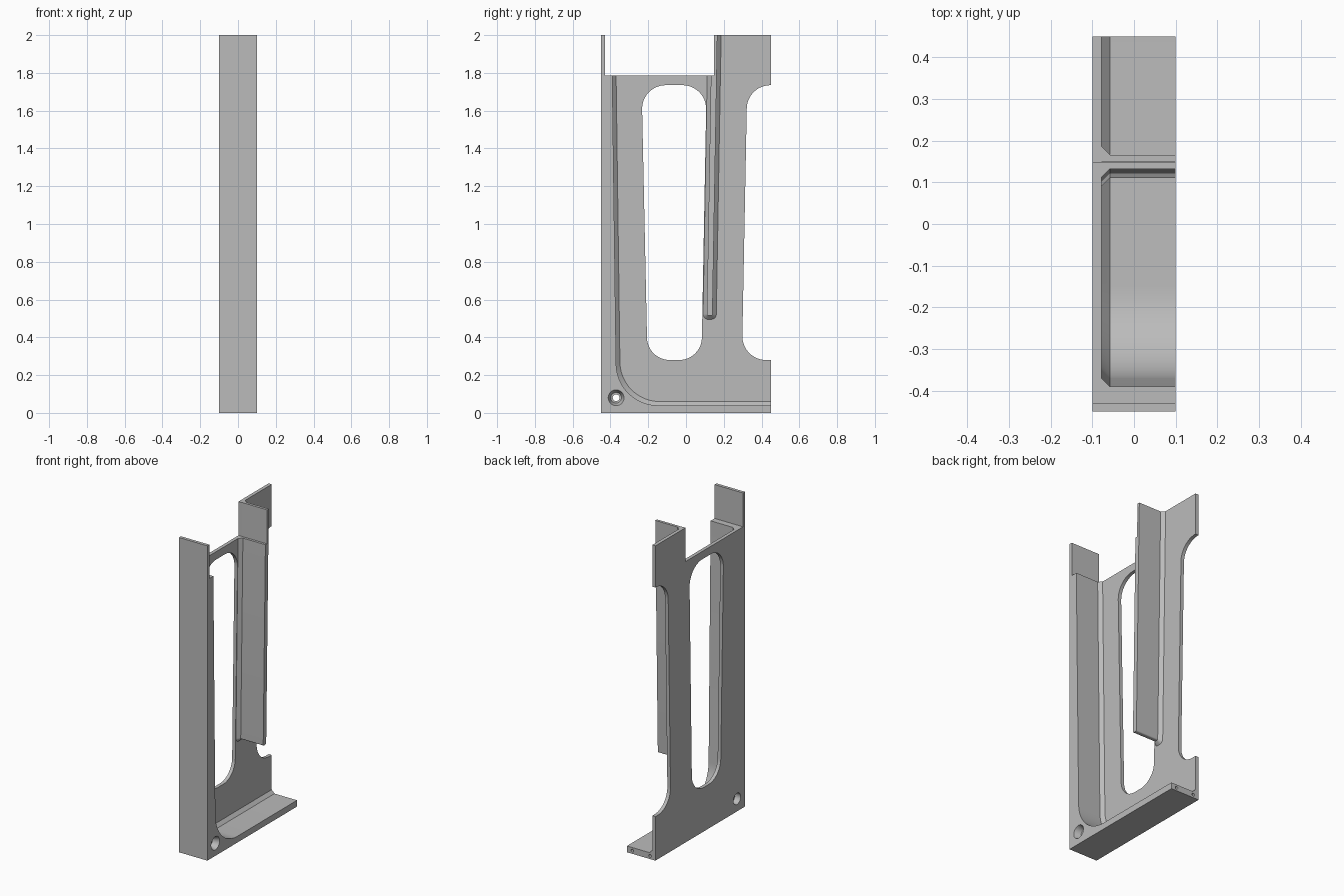
import bpy, bmesh, math
from mathutils import Vector, Matrix

cube = bpy.data.objects.get("Cube")
if cube:
    bpy.data.objects.remove(cube, do_unlink=True)

grey = bpy.data.materials.new("plain_grey")
grey.use_nodes = True
GREY = (0.5, 0.5, 0.5, 1)
grey.diffuse_color = GREY
grey.node_tree.nodes["Principled BSDF"].inputs["Base Color"].default_value = GREY


def rounded(corners, steps=12):
    """Outline in (y, z); a corner with a third value is filleted by that radius."""
    out = []
    n = len(corners)
    for i, c in enumerate(corners):
        p = Vector(c[:2])
        if len(c) < 3:
            out.append(p)
            continue
        a = (Vector(corners[i - 1][:2]) - p).normalized()
        b = (Vector(corners[(i + 1) % n][:2]) - p).normalized()
        half = a.angle(b) / 2
        centre = p + (a + b).normalized() * c[2] / math.sin(half)
        start = p + a * c[2] / math.tan(half) - centre
        end = p + b * c[2] / math.tan(half) - centre
        sweep = math.pi - 2 * half
        for k in range(steps + 1):
            t = k / steps
            out.append(centre + (start * math.sin((1 - t) * sweep)
                                 + end * math.sin(t * sweep)) / math.sin(sweep))
    return out


def circle(y, z, r, sides=32):
    return [Vector((y + r * math.cos(math.tau * i / sides),
                    z + r * math.sin(math.tau * i / sides))) for i in range(sides)]


def finish(name, bm):
    bmesh.ops.recalc_face_normals(bm, faces=bm.faces)
    mesh = bpy.data.meshes.new(name)
    bm.to_mesh(mesh)
    bm.free()
    mesh.materials.append(grey)
    obj = bpy.data.objects.new(name, mesh)
    bpy.context.collection.objects.link(obj)
    return obj


def loft(name, sections):
    """Solid through matching (y, z) outlines placed along x."""
    bm = bmesh.new()
    rings = [[bm.verts.new((x, p.x, p.y)) for p in pts] for x, pts in sections]
    bm.faces.new(rings[0])
    bm.faces.new(rings[-1])
    for lo, hi in zip(rings, rings[1:]):
        for i in range(len(lo)):
            bm.faces.new((lo[i - 1], lo[i], hi[i], hi[i - 1]))
    return finish(name, bm)


def activate(obj):
    bpy.ops.object.select_all(action='DESELECT')
    obj.select_set(True)
    bpy.context.view_layer.objects.active = obj


def cut(target, cutter):
    mod = target.modifiers.new("cut", 'BOOLEAN')
    mod.operation = 'DIFFERENCE'
    mod.solver = 'EXACT'
    mod.object = cutter
    activate(target)
    bpy.ops.object.modifier_apply(modifier=mod.name)


BACK, WEB, FILLET, OPEN = -0.1, -0.078, -0.058, 0.1
SHELF = 1.785

# Web plate with the rear notch
web = loft("web_plate", [(x, rounded([
    (-0.45, 0), (0.45, 0), (0.45, 0.28), (0.296, 0.28, 0.125), (0.324, 1.735, 0.125),
    (0.45, 1.735), (0.45, 2), (0.147, 2), (0.147, SHELF),
    (-0.43, SHELF), (-0.43, 2), (-0.45, 2)])) for x in (BACK, WEB)])


# Front wall and floor in one bent rail, chamfered into the web
def rail_outline(grow):
    return rounded([
        (-0.45, 0), (0.45, 0), (0.45, 0.04 + grow),
        (-0.367 + grow, 0.04 + grow, 0.22 - grow / 2), (-0.39 + grow, SHELF),
        (-0.43, SHELF), (-0.43, 2), (-0.45, 2)])


rail = loft("front_wall_and_floor", [
    (WEB, rail_outline(0.02)), (FILLET, rail_outline(0)), (OPEN, rail_outline(0))])


# Leaning rear rib with a thin upper tab
def rib_outline(grow, radius):
    return rounded([
        (0.11 - grow, 0.515 - grow, radius), (0.14 + grow, 0.515 - grow, radius),
        (0.166 + grow, 2), (0.149, 2), (0.147, SHELF), (0.132 - grow, SHELF)])


rib = loft("rear_rib", [
    (WEB, rib_outline(0.02, 0.028)), (FILLET, rib_outline(0, 0.008)),
    (OPEN, rib_outline(0, 0.008))])

# Long window through the web
window = loft("window_cutter", [(x, rounded([
    (-0.204, 0.28, 0.12), (0.082, 0.28, 0.12),
    (0.109, 1.735, 0.125), (-0.235, 1.735, 0.125)])) for x in (-0.2, 0)])

# Stepped mounting hole through the lower front corner
bolt = loft("bolt_cutter", [(x, circle(-0.37, 0.08, r)) for x, r in (
    (-0.12, 0.036), (-0.06, 0.036), (-0.06, 0.018),
    (0.06, 0.018), (0.06, 0.028), (OPEN, 0.042), (0.12, 0.042))])

# Pair of blind holes in the rear end of the floor
cutters = [window, bolt]
for side in (-1, 1):
    bm = bmesh.new()
    bmesh.ops.create_cone(
        bm, cap_ends=True, segments=20, radius1=0.009, radius2=0.009, depth=0.12,
        matrix=Matrix.Translation((0.062 * side, 0.45, 0.02))
        @ Matrix.Rotation(math.pi / 2, 4, 'X'))
    pin = finish("pin_cutter", bm)
    cut(rail, pin)
    cutters.append(pin)

cut(web, window)
cut(web, bolt)
cut(rail, bolt)
for c in cutters:
    bpy.data.objects.remove(c, do_unlink=True)

for part in (web, rail, rib):
    activate(part)
    bpy.ops.object.shade_smooth_by_angle(angle=math.radians(25))
